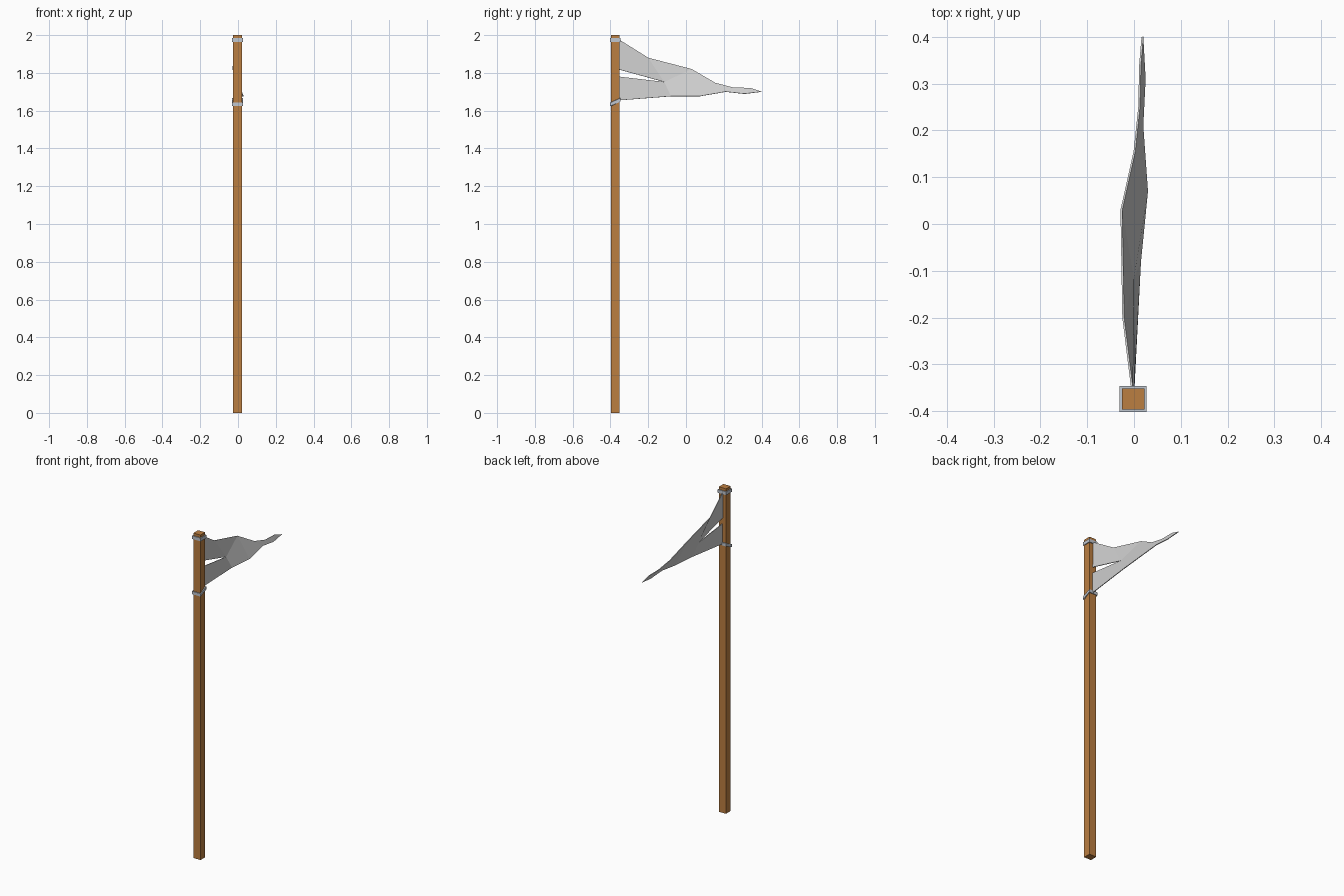
import bpy, bmesh

if "Cube" in bpy.data.objects:
    bpy.data.objects.remove(bpy.data.objects["Cube"])

def material(name, rgb):
    m = bpy.data.materials.new(name)
    m.diffuse_color = (*rgb, 1)
    m.use_nodes = True
    m.node_tree.nodes["Principled BSDF"].inputs["Base Color"].default_value = m.diffuse_color
    return m

wood = material("warm wood", (0.50, 0.21, 0.053))
cloth = material("pale grey cloth", (0.62, 0.62, 0.62))
cord = material("blue grey cord", (0.53, 0.57, 0.63))

def make(name, verts, faces, mat):
    mesh = bpy.data.meshes.new(name)
    bm = bmesh.new()
    vs = [bm.verts.new(v) for v in verts]
    for f in faces:
        bm.faces.new([vs[i] for i in f])
    bmesh.ops.recalc_face_normals(bm, faces=bm.faces)
    bm.to_mesh(mesh)
    bm.free()
    mesh.materials.append(mat)
    ob = bpy.data.objects.new(name, mesh)
    bpy.context.collection.objects.link(ob)
    return ob

CX, CY, HX, HY = -0.002, -0.374, 0.024, 0.0225
CORNERS = [(-1, -1), (1, -1), (1, 1), (-1, 1)]

# Square pole
verts = [(CX + sx * HX, CY + sy * HY, z) for z in (0, 2) for sx, sy in CORNERS]
faces = [(0, 1, 2, 3), (4, 5, 6, 7)]
faces += [(i, (i + 1) % 4, (i + 1) % 4 + 4, i + 4) for i in range(4)]
make("pole", verts, faces, wood)

# Square ties around the pole; rise tilts the tie from front to back
def tie(name, z, height, rise):
    loops = [(0.005, -1), (0.005, 1), (-0.001, 1), (-0.001, -1)]
    verts = [(CX + sx * (HX + grow), CY + sy * (HY + grow),
              z + side * height / 2 + sy * rise / 2)
             for grow, side in loops for sx, sy in CORNERS]
    faces = [(4 * k + i, 4 * k + (i + 1) % 4,
              4 * ((k + 1) % 4) + (i + 1) % 4, 4 * ((k + 1) % 4) + i)
             for k in range(4) for i in range(4)]
    make(name, verts, faces, cord)

tie("upper_tie", 1.974, 0.02, 0)
tie("lower_tie", 1.645, 0.018, 0.024)

# Flag: wavy top and bottom edges, notched where it meets the pole
top = [(-0.004, -0.352, 1.975), (-0.023, -0.20, 1.88), (-0.027, 0.03, 1.82),
       (0.001, 0.155, 1.747), (0.011, 0.25, 1.722), (0.013, 0.34, 1.72)]
bottom = [(-0.001, -0.352, 1.655), (0.013, -0.08, 1.676), (0.028, 0.07, 1.676),
          (0.018, 0.21, 1.70), (0.023, 0.31, 1.689)]
notch = [(-0.003, -0.352, 1.817), (-0.002, -0.115, 1.752), (-0.002, -0.352, 1.78)]
tip = [(0.018, 0.40, 1.70)]
verts = top + bottom + notch + tip     # top 0-5, bottom 6-10, notch 11-13, tip 14
faces = [(0, 11, 12, 1), (13, 6, 7, 12), (1, 12, 7, 8, 2)]
faces = faces[:2] + [(1, 12, 2), (12, 7, 8, 2)]
faces += [(i, i + 6, i + 7, i + 1) for i in (2, 3)]
faces += [(4, 10, 5), (5, 10, 14)]
flag = make("flag", verts, faces, cloth)
solid = flag.modifiers.new("thickness", "SOLIDIFY")
solid.thickness = 0.004
solid.offset = 0
